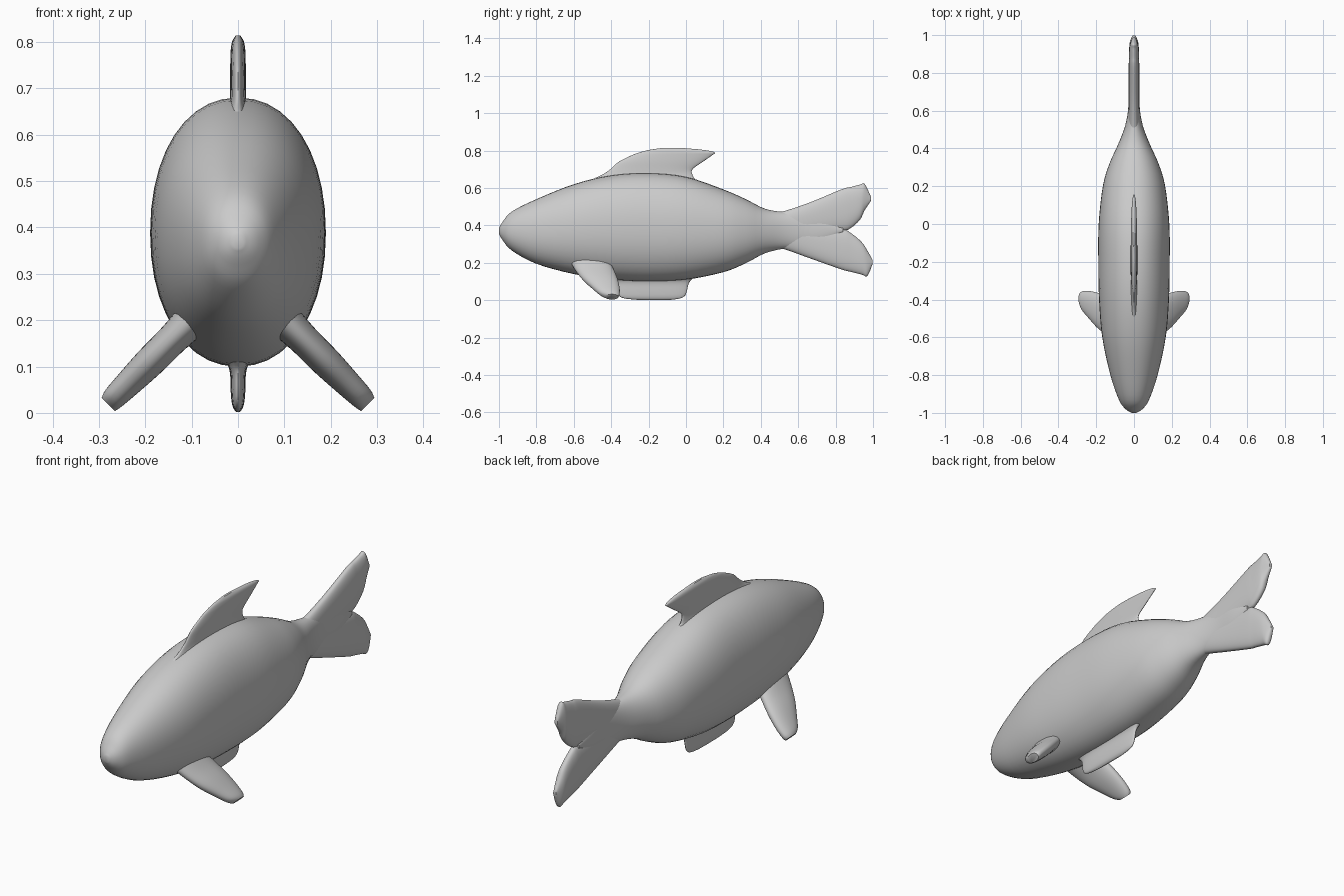
import bpy, bmesh, math
from mathutils import Vector

if "Cube" in bpy.data.objects:
    bpy.data.objects.remove(bpy.data.objects["Cube"])


def resample(rows, k):
    """Smooth Catmull-Rom interpolation between rows of numbers."""
    out = []
    for i in range(len(rows) - 1):
        p0, p1 = rows[max(i - 1, 0)], rows[i]
        p2, p3 = rows[i + 1], rows[min(i + 2, len(rows) - 1)]
        for j in range(k):
            t = j / k
            out.append([0.5 * (2 * b + (c - a) * t + (2 * a - 5 * b + 4 * c - d) * t * t
                               + (3 * b - a - 3 * c + d) * t ** 3)
                        for a, b, c, d in zip(p0, p1, p2, p3)])
    out.append(list(rows[-1]))
    return out


def loft(name, rows, section, power=2.0, n=40, k=4):
    """Skin superellipse rings; section(row) gives centre and two half axes."""
    bm = bmesh.new()
    rings = []
    for row in resample(rows, k):
        c, u, v = section(row)
        ring = []
        for i in range(n):
            a = 2 * math.pi * i / n
            ca, sa = math.cos(a), math.sin(a)
            pu = math.copysign(abs(ca) ** (2 / power), ca)
            pv = math.copysign(abs(sa) ** (2 / power), sa)
            ring.append(bm.verts.new(c + u * pu + v * pv))
        rings.append(ring)
    for r, s in zip(rings, rings[1:]):
        for i in range(n):
            j = (i + 1) % n
            bm.faces.new((r[i], r[j], s[j], s[i]))
    bm.faces.new(rings[0])
    bm.faces.new(rings[-1])
    bmesh.ops.recalc_face_normals(bm, faces=bm.faces)
    mesh = bpy.data.meshes.new(name)
    bm.to_mesh(mesh)
    bm.free()
    ob = bpy.data.objects.new(name, mesh)
    bpy.context.collection.objects.link(ob)
    bpy.ops.object.select_all(action='DESELECT')
    ob.select_set(True)
    bpy.context.view_layer.objects.active = ob
    bpy.ops.object.shade_smooth_by_angle(angle=math.radians(50))
    return ob


def along_y(r):      # y, z low, z high, half width
    y, lo, hi, w = r
    return Vector((0, y, (lo + hi) / 2)), Vector((w, 0, 0)), Vector((0, 0, (hi - lo) / 2))


def along_z(r):      # z, y front, y back, half thickness
    z, a, b, t = r
    return Vector((0, (a + b) / 2, z)), Vector((t, 0, 0)), Vector((0, (b - a) / 2, 0))


def slanted(r):      # x, z, y front, y back, half thickness
    x, z, a, b, t = r
    return (Vector((x, (a + b) / 2, z)), Vector((0.71 * t, 0, 0.71 * t)),
            Vector((0, (b - a) / 2, 0)))


# Body, tapering into the tail root
loft("body", [
    (-1.0, .355, .385, .012), (-.98, .32, .42, .045), (-.93, .265, .475, .08),
    (-.8, .195, .54, .125), (-.6, .14, .62, .168), (-.4, .11, .668, .185),
    (-.2, .10, .68, .189), (0, .11, .66, .187), (.2, .15, .592, .165),
    (.32, .198, .54, .13), (.42, .25, .49, .085), (.52, .275, .472, .047),
    (.62, .28, .47, .03), (.74, .30, .45, .028), (.84, .36, .39, .02)], along_y, 2.15)

# Forked tail
loft("tail_upper_lobe", [
    (.46, .31, .465, .03), (.52, .32, .475, .03), (.66, .345, .522, .028),
    (.83, .368, .592, .028), (.88, .385, .605, .027), (.93, .43, .618, .025),
    (.955, .48, .622, .02), (.988, .53, .555, .008)], along_y, 2.3)
loft("tail_lower_lobe", [
    (.46, .285, .44, .03), (.52, .275, .43, .03), (.66, .225, .40, .028),
    (.83, .165, .382, .028), (.88, .152, .36, .027), (.94, .137, .31, .025),
    (.97, .13, .265, .02), (.998, .195, .215, .008)], along_y, 2.3)

# Dorsal fin with swept-back tip and flared base
loft("dorsal_fin", [
    (.60, -.55, .09, .07), (.645, -.50, .05, .03), (.67, -.45, .035, .019),
    (.70, -.405, .035, .017), (.74, -.36, .09, .017), (.775, -.29, .14, .016),
    (.79, -.25, .155, .015), (.803, -.20, .10, .012), (.814, -.13, -.02, .005)], along_z, 2.2)

# Belly fin
loft("belly_fin", [
    (.16, -.45, .08, .07), (.115, -.40, .035, .03), (.09, -.375, .015, .018),
    (.05, -.37, .005, .016), (.025, -.36, -.005, .014), (.01, -.33, -.03, .01),
    (.002, -.26, -.08, .004)], along_z, 2.4)

# Paired side fins
fin = loft("side_fins", [
    (.09, .21, -.62, -.41, .04), (.14, .16, -.59, -.385, .034),
    (.19, .11, -.55, -.365, .033), (.235, .065, -.50, -.355, .029),
    (.268, .032, -.46, -.355, .025), (.28, .018, -.43, -.362, .02)], slanted, 2.2)
fin.modifiers.new("mirror", 'MIRROR').use_axis = (True, False, False)
